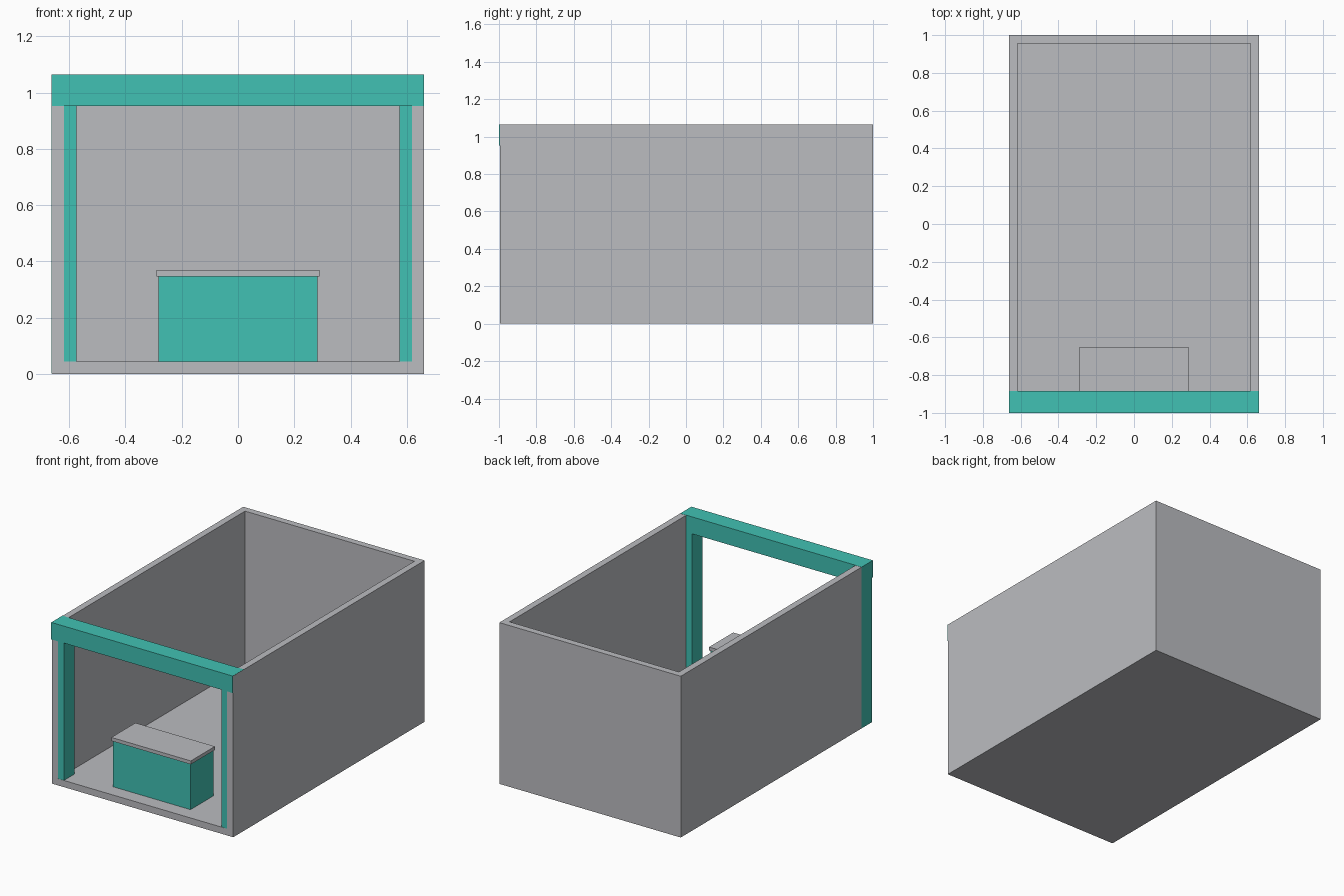
import bpy
import bmesh
from mathutils import Vector

default = bpy.data.objects.get("Cube")
if default:
    bpy.data.objects.remove(default, do_unlink=True)


def make_material(name, rgb):
    mat = bpy.data.materials.new(name)
    mat.use_nodes = True
    color = (*rgb, 1.0)
    mat.diffuse_color = color
    mat.node_tree.nodes["Principled BSDF"].inputs["Base Color"].default_value = color
    return mat


def box(name, low, high, mat):
    """Axis-aligned box between two opposite corners."""
    low, high = Vector(low), Vector(high)
    bm = bmesh.new()
    bmesh.ops.create_cube(bm, size=1)
    bmesh.ops.scale(bm, vec=high - low, verts=bm.verts)
    bmesh.ops.translate(bm, vec=(low + high) / 2, verts=bm.verts)
    mesh = bpy.data.meshes.new(name)
    bm.to_mesh(mesh)
    bm.free()
    mesh.materials.append(mat)
    obj = bpy.data.objects.new(name, mesh)
    bpy.context.collection.objects.link(obj)
    return obj


grey = make_material("light grey", (0.497, 0.503, 0.527))
teal = make_material("teal", (0.053, 0.533, 0.451))

HALF = 0.662      # half width of the room
WALL = 0.044      # wall and floor thickness
FRONT = -0.995    # front edge of walls and floor
TOP = 1.065
BACK_OF_FRAME = -0.884
LIP = 0.001       # keeps trim clear of the wall surfaces

# Room shell: a block hollowed out, open at the front and the top
shell = box("room_shell", (-HALF, FRONT, 0), (HALF, 1, TOP - LIP), grey)
cutter = box("room_cutter", (-HALF + WALL, FRONT - 1, WALL),
             (HALF - WALL, 1 - WALL, TOP + 1), grey)
cutter.hide_render = True
hollow = shell.modifiers.new("hollow", "BOOLEAN")
hollow.operation = "DIFFERENCE"
hollow.solver = "EXACT"
hollow.object = cutter
bpy.context.view_layer.objects.active = shell
bpy.ops.object.modifier_apply(modifier=hollow.name)
bpy.data.objects.remove(cutter, do_unlink=True)

# Front posts, partly sunk into the side walls
inner = HALF - 2 * WALL
box("right_post", (-HALF - LIP, FRONT + LIP, LIP),
    (-inner, BACK_OF_FRAME, TOP - 0.01), teal)
box("left_post", (inner, FRONT + LIP, LIP),
    (HALF - LIP, BACK_OF_FRAME, TOP - 0.01), teal)

# Header beam across the front opening
box("header_beam", (-HALF - LIP, -1, 0.953), (HALF - LIP, BACK_OF_FRAME, TOP), teal)

# Counter with an overhanging top
box("counter_body", (-0.283, -0.899, WALL / 2), (0.283, -0.662, 0.347), teal)
box("counter_top", (-0.29, -0.906, 0.347), (0.29, -0.655, 0.37), grey)
